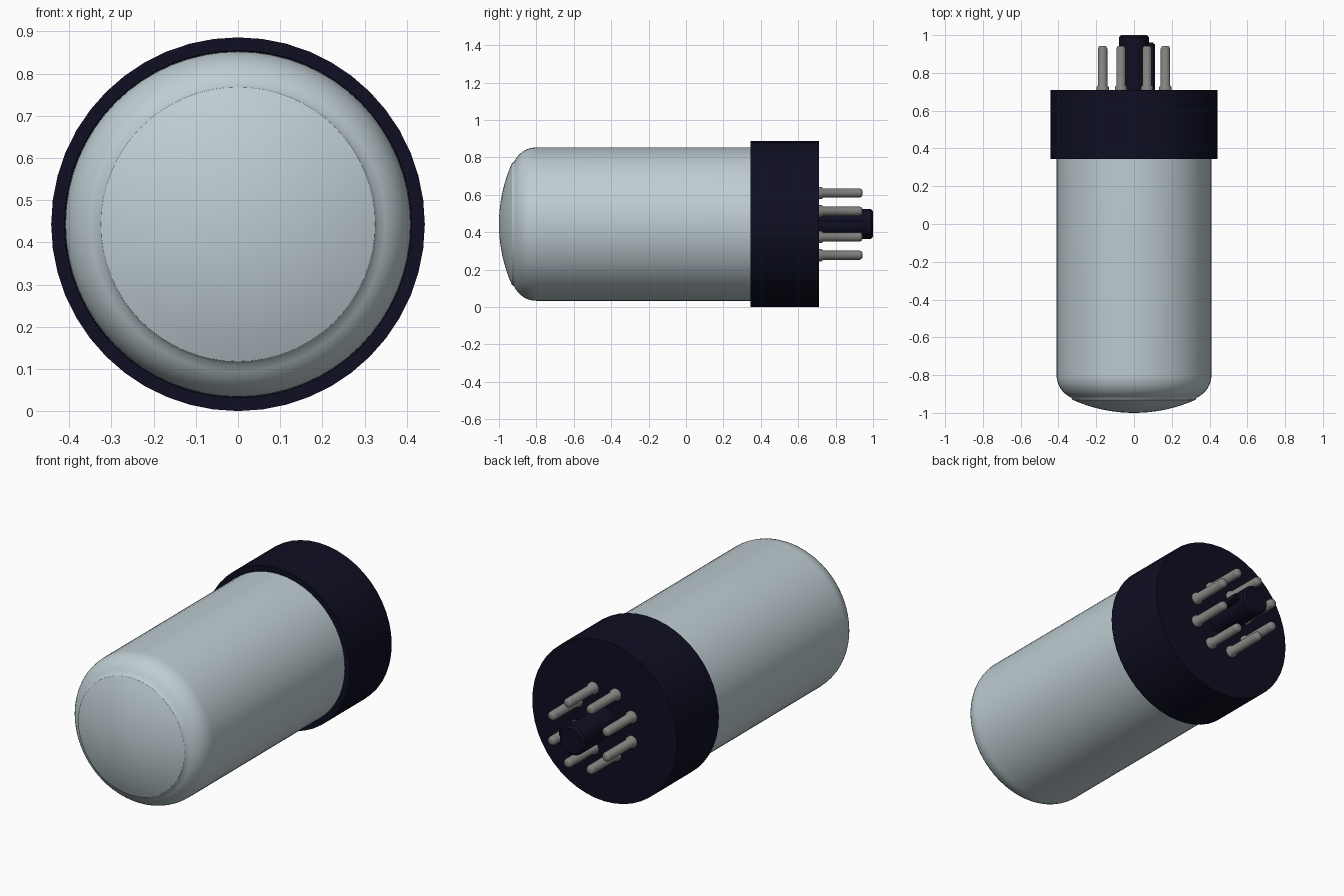
import bpy, bmesh, math
from mathutils import Matrix

cube = bpy.data.objects.get("Cube")
if cube:
    bpy.data.objects.remove(cube, do_unlink=True)

AXIS_Z = 0.443   # height of the tube's lengthwise axis


def material(name, rgb):
    mat = bpy.data.materials.new(name)
    mat.use_nodes = True
    mat.diffuse_color = (*rgb, 1)
    mat.node_tree.nodes["Principled BSDF"].inputs["Base Color"].default_value = (*rgb, 1)
    return mat


glass = material("frosted grey glass", (0.52, 0.61, 0.645))
plastic = material("dark navy plastic", (0.0045, 0.0045, 0.016))
metal = material("grey metal", (0.23, 0.225, 0.215))


def finish(name, bm, mat, angle):
    bmesh.ops.remove_doubles(bm, verts=bm.verts, dist=1e-5)
    bmesh.ops.recalc_face_normals(bm, faces=bm.faces)
    mesh = bpy.data.meshes.new(name)
    bm.to_mesh(mesh)
    bm.free()
    mesh.materials.append(mat)
    obj = bpy.data.objects.new(name, mesh)
    bpy.context.collection.objects.link(obj)
    bpy.ops.object.select_all(action="DESELECT")
    obj.select_set(True)
    bpy.context.view_layer.objects.active = obj
    bpy.ops.object.shade_smooth_by_angle(angle=math.radians(angle))
    return obj


def lathe(name, profile, mat, sides, x=0, z=AXIS_Z, angle=35):
    """Spin (radius, y) points around an axis along y."""
    bm = bmesh.new()
    verts = [bm.verts.new((r, y, 0)) for r, y in profile]
    edges = [bm.edges.new(pair) for pair in zip(verts, verts[1:])]
    bmesh.ops.spin(bm, geom=verts + edges, cent=(0, 0, 0), axis=(0, 1, 0),
                   angle=math.tau, steps=sides, use_merge=True)
    bmesh.ops.translate(bm, verts=bm.verts, vec=(x, 0, z))
    return finish(name, bm, mat, angle)


def arc(cr, cy, radius, start, end, steps):
    for i in range(steps + 1):
        a = math.radians(start + (end - start) * i / steps)
        yield cr + radius * math.sin(a), cy - radius * math.cos(a)


# Glass envelope: shallow dome, rounded shoulder, straight wall
dome = list(arc(0, -0.20, 0.80, 0, 24, 8))
shoulder = list(arc(0.28, -0.80, 0.13, 24, 90, 8))
lathe("glass_envelope", dome + shoulder + [(0.41, 0.40)], glass, 64)

# Base cup holding the glass
lathe("base", [(0.40, 0.36), (0.412, 0.345), (0.443, 0.345), (0.443, 0.71), (0, 0.71)],
      plastic, 48)

# Central locating post and its key ridge
lathe("locating_post", [(0.08, 0.70), (0.08, 0.988), (0.068, 1.0), (0, 1.0)], plastic, 32)
bm = bmesh.new()
bmesh.ops.create_cube(bm, size=1, matrix=Matrix.Translation((0.085, 0.83, AXIS_Z))
                      @ Matrix.Diagonal((0.05, 0.26, 0.04, 1)))
bmesh.ops.bevel(bm, geom=bm.edges[:], offset=0.008, segments=2, affect="EDGES")
finish("post_key", bm, plastic, 35)

# Ring of eight contact pins with collars
pin = [(0.033, 0.70), (0.033, 0.724), (0.025, 0.734), (0.025, 0.928),
       (0.021, 0.938), (0.013, 0.943), (0, 0.943)]
for i in range(8):
    a = math.tau * (i + 0.5) / 8
    lathe(f"pin_{i + 1}", pin, metal, 20,
          0.18 * math.cos(a), AXIS_Z + 0.18 * math.sin(a), angle=40)
